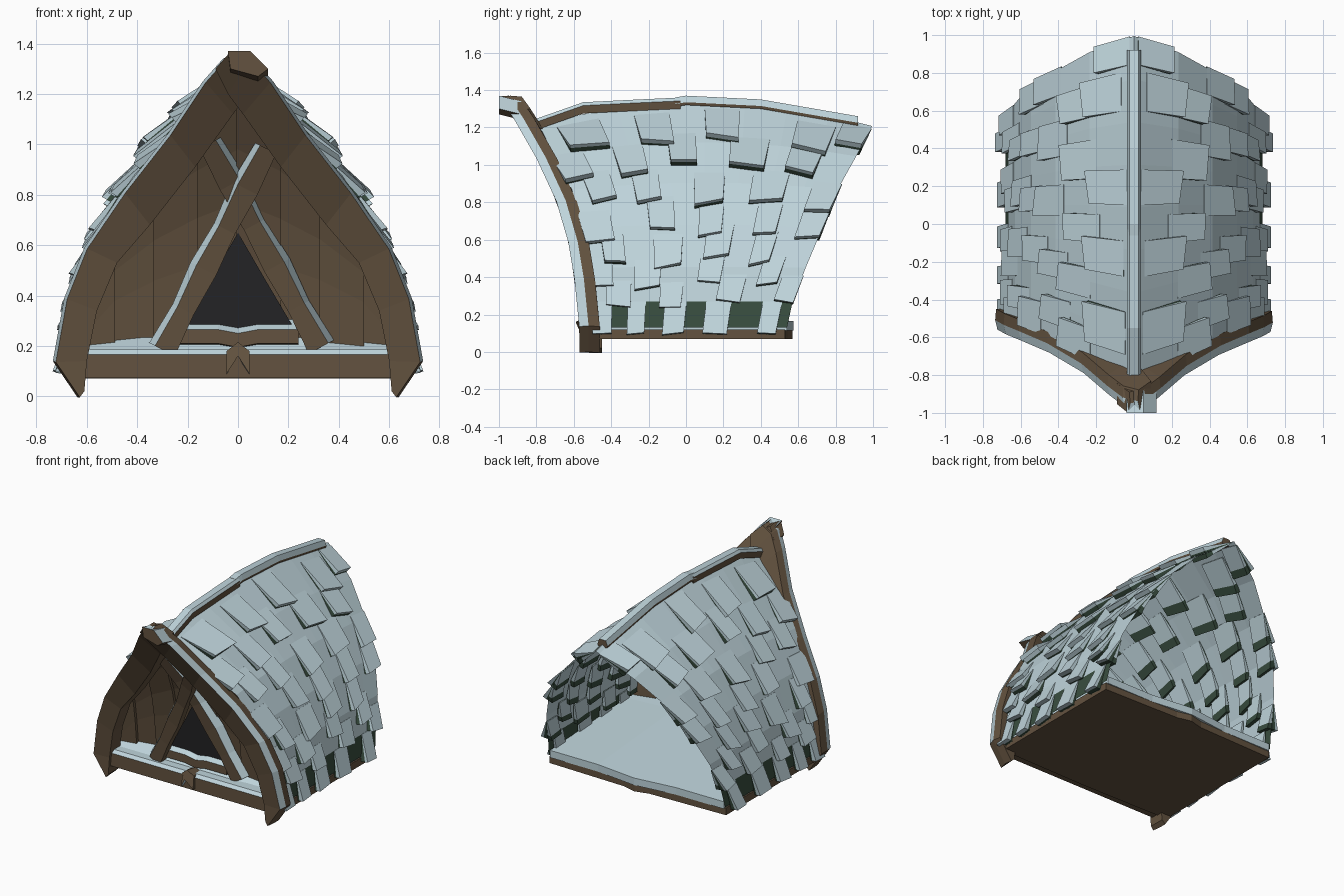
import bpy, bmesh, math, random
from mathutils import Vector

if "Cube" in bpy.data.objects:
    bpy.data.objects.remove(bpy.data.objects["Cube"])
random.seed(4)


def mat(name, c):
    m = bpy.data.materials.new(name)
    m.diffuse_color = (*c, 1)
    m.use_nodes = True
    m.node_tree.nodes["Principled BSDF"].inputs["Base Color"].default_value = m.diffuse_color
    return m


SNOW = mat("snow_blue", (0.52, 0.66, 0.71))
WOOD = mat("brown_timber", (0.125, 0.085, 0.05))
GREEN = mat("dark_green_tile", (0.04, 0.075, 0.05))
BLACK = mat("black_opening", (0.02, 0.02, 0.022))


def finish(name, bm, mats, rule=None, fix=True):
    if fix:
        bmesh.ops.recalc_face_normals(bm, faces=bm.faces)
    bm.normal_update()
    bm.faces.index_update()
    for f in bm.faces:
        if rule:
            f.material_index = rule(f)
    me = bpy.data.meshes.new(name)
    bm.to_mesh(me)
    bm.free()
    for m in mats:
        me.materials.append(m)
    ob = bpy.data.objects.new(name, me)
    bpy.context.collection.objects.link(ob)
    return ob


def snow_top(f):
    return 1 if f.normal.z > 0.2 else 0


def loft(bm, rings):
    """Closed tube through equal-length rings of points."""
    vs = [[bm.verts.new(p) for p in r] for r in rings]
    n = len(vs[0])
    for a, b in zip(vs, vs[1:]):
        for i in range(n):
            j = (i + 1) % n
            bm.faces.new((a[i], a[j], b[j], b[i]))
    bm.faces.new(vs[0][::-1])
    bm.faces.new(vs[-1])


def interp(table, t):
    for (a, p), (b, q) in zip(table, table[1:]):
        if t <= b:
            break
    k = (t - a) / (b - a)
    return p + (q - p) * k


# half section of the roof: x, z, front y, back y
SEC = [(.68, .13, -.49, .54), (.665, .27, -.49, .57), (.63, .455, -.50, .64), (.545, .68, -.54, .73),
       (.415, .905, -.61, .81), (.235, 1.12, -.71, .91), (0, 1.335, -.82, .995)]
BOW = .095
FRONT = [(0, -.5), (.13, -.5), (.43, -.53), (.65, -.57), (.86, -.64), (1.08, -.75), (1.25, -.85), (1.37, -.93)]


def front_y(z):
    return interp(FRONT, z)


def surf(u, v):
    i = min(max(int(math.floor(u)), 0), 5)
    x, z, f, b = (p + (q - p) * (u - i) for p, q in zip(SEC[i], SEC[i + 1]))
    z *= 1 - BOW * (u / 6) ** 2 * (2 * v - 1) ** 2
    return Vector((x, f + (b - f) * v, z))


def surf_off(u, v, d):
    p = surf(u, v)
    n = (surf(u, v + .01) - p).cross(surf(u + .01, v) - p).normalized()
    if n.x < 0:
        n = -n
    return p + n * d


def mir(p, s):
    return Vector((p[0] * s, p[1], p[2]))


# roof shell, green along the eaves
bm = bmesh.new()
NV = 8
for s in (1, -1):
    g = [[bm.verts.new(mir(surf(i, j / NV), s)) for j in range(NV + 1)] for i in range(7)]
    for i in range(6):
        for j in range(NV):
            q = (g[i][j], g[i][j + 1], g[i + 1][j + 1], g[i + 1][j])
            bm.faces.new(q if s > 0 else q[::-1])
finish("roof_shell", bm, [SNOW, GREEN], lambda f: 1 if f.calc_center_median().z < .27 else 0, False)

# raised shingles: snow slab over a green slab, and green-tipped slabs on the inside
snow, green, inner = bmesh.new(), bmesh.new(), bmesh.new()


def shingle(ua0, ua1, ub, v0, v1):
    g = random.choice((.012, .014, .03))
    for s in (1, -1):
        for b, lo, hi, top in ((snow, g, .034 + g * .6, .002), (green, .001, g, -.001), (inner, -.035, -.003, -.003)):
            rings = []
            for k in (0, .25, 1) if b is inner else (0, 1):
                l, h = lo + (top - .004 - lo) * k, hi + (top - hi) * k
                a, c = ua0 + (ub - ua0) * k, ua1 + (ub - ua1) * k
                rings.append([mir(surf_off(*q), s) for q in ((a, v0, l), (c, v1, l), (c, v1, h), (a, v0, h))])
            loft(b, rings)


for r, u0 in enumerate([-.25, .85, 1.5, 2.1, 2.75, 3.5, 4.3, 5.05]):
    v = -.01 + .07 * (r % 2)
    while v < .92:
        v1 = min(v + random.uniform(.09, .13), 1.005)
        ua = u0 + random.uniform(-.15, .15) * (r > 0)
        skew = random.uniform(-.07, .07)
        shingle(ua + skew, ua - skew, min(ua + (1.25 if r == 0 else .8), 5.9), v, v1)
        v = v1 + random.uniform(.07, .18)
shingle(5.2, 5.2, 5.9, .92, 1.003)
finish("shingles_snow", snow, [SNOW])
finish("shingles_underside", green, [GREEN])
finish("shingles_inside", inner, [SNOW, GREEN], lambda f: 1 if f.index % 10 in (0, 1, 2, 3, 8) else 0)

# ridge beam in two lengths, snow on top
for nm, path, h, c in (("ridge_beam_front", [(-.82, 1.24), (-.55, 1.335), (-.25, 1.35), (-.03, 1.36)], .06, .018),
                       ("ridge_beam_back", [(-.06, 1.36), (0, 1.37), (.4, 1.35), (.92, 1.26)], .05, .035)):
    bm = bmesh.new()
    loft(bm, [[(-.035, y, z - h), (.035, y, z - h), (.038, y, z - c), (.025, y, z), (-.025, y, z), (-.038, y, z - c)]
              for y, z in path])
    finish(nm, bm, [WOOD, SNOW], snow_top)

# barge boards framing the front: snow on the front half of the outer edge, timber behind
OUT = [(-.02, 1.37), (.06, 1.34), (.14, 1.25), (.28, 1.04), (.46, .81), (.61, .59), (.69, .39), (.735, .14), (.64, .0)]
INN = [(-.09, 1.30), (-.04, 1.2), (.02, 1.12), (.17, .91), (.35, .68), (.48, .53), (.56, .34), (.60, .14), (.61, .02)]
for s, nm in ((1, "right"), (-1, "left")):
    bm = bmesh.new()
    d = .0 if s > 0 else .012
    rings = []
    for (a, b), (p, q) in zip(OUT, INN):
        yi, yo = front_y(q) + d, front_y(b) + d
        rings.append([(s * p, yi - .07, q), (s * (a - .012), yo - .07, b - .004), (s * a, yo - .02, b),
                      (s * (a - .005), yo + .04, b - .005), (s * p, yi + .04, q)])
    loft(bm, rings)
    finish(nm + "_barge_board", bm, [WOOD, SNOW], lambda f: 1 if f.index % 5 == 1 and f.index < 35 else 0)

# little capping block where the boards cross
bm = bmesh.new()
loft(bm, [[(-.03, y, 1.30 - k), (.08, y, 1.27 - k), (.12, y, 1.30 - k), (.05, y, 1.37 - k), (-.04, y, 1.37 - k)]
          for y, k in ((-1.0, 0), (-.88, .03))])
finish("apex_block", bm, [WOOD, SNOW], snow_top)

# gable planks, leaning with the roof front
TOPZ = sorted((x, z * (1 - BOW * (i / 6) ** 2)) for i, (x, z, _, _) in enumerate(SEC))
bm = bmesh.new()
N = 8
for i in range(N):
    a, b = -.66 + 1.32 * i / N - .006, -.66 + 1.32 * (i + 1) / N + .006
    ta, tb = interp(TOPZ, abs(a)) - .01, interp(TOPZ, abs(b)) - .01
    d = .09 + .02 * (i % 2)
    rings = []
    for k in range(6):
        za, zb = (.14 + (t - .14) * k / 5 for t in (ta, tb))
        ya, yb = front_y(za) + d, front_y(zb) + d
        rings.append([(a, ya, za), (b, yb, zb), (b, yb + .035, zb), (a, ya + .035, za)])
    loft(bm, rings)
finish("gable_planks", bm, [WOOD])

# dark triangular doorway plate
bm = bmesh.new()
tri = [(-.24, .24), (.24, .24), (.11, .46), (0, .65), (-.11, .46)]
loft(bm, [[(x, front_y(z) + d, z) for x, z in tri] for d in (.078, .086)])
finish("doorway", bm, [BLACK])

# crossed timbers over the doorway, snow on the bevelled upper edge
for nm, p, q, d, s in (("cross_timber_a", (-.29, .18), (.12, .98), .0, 1), ("cross_timber_b", (.32, .19), (-.12, 1.0), .035, -1)):
    bm = bmesh.new()
    A, B = Vector(p), Vector(q)
    t = (B - A).normalized()
    n = Vector((-t.y, t.x)) * .04 * s
    rings = []
    for k in range(6):
        c = A.lerp(B, k / 5)
        w = n * (1 + .1 * (-1) ** k)
        y = front_y(c.y) + d
        rings.append([((c + w).x, y, (c + w).y), ((c - w).x, y, (c - w).y),
                      ((c - w).x, y + .055, (c - w).y), ((c + w * 1.6).x, y + .055, (c + w * 1.6).y)])
    loft(bm, rings)
    finish(nm, bm, [WOOD, SNOW], lambda f: 1 if f.index % 4 == 3 and f.index < 20 else 0)

# base slab
plan = [(-.68, -.49), (0, -.5), (.68, -.49), (.68, .53), (.1, .545), (0, .57), (-.1, .545), (-.68, .53)]
bm = bmesh.new()
loft(bm, [[(x, y, z) for x, y in plan] for z in (.07, .12)])
finish("base_slab", bm, [WOOD])

# snowy floor, highest just behind the front wall
bm = bmesh.new()
prof = [(-.48, .115, 0), (-.48, .17, 0), (-.38, .21, .04), (-.3, .21, .02), (.54, .165, 0), (.54, .115, 0)]
loft(bm, [[(x, y + (.035 if x == 0 and y > .5 else 0), z + h * (abs(x) < .4)) for y, z, h in prof]
          for x in (-.67, -.3, 0, .3, .67)])
finish("snow_floor", bm, [SNOW])

# front beam with a central peg, and the door sill
bm = bmesh.new()
loft(bm, [[(x, -.54, .075), (x, -.54, .165), (x, -.52, .185), (x, -.45, .185), (x, -.45, .075)]
          for x in (-.62, -.06, .06, .62)])
loft(bm, [[(0, -.59, .16), (.045, -.56, .09), (.045, -.55, .18), (0, -.56, .215), (-.045, -.55, .18), (-.045, -.56, .09)],
          [(0, -.47, .16), (.045, -.47, .08), (.045, -.47, .18), (0, -.47, .2), (-.045, -.47, .18), (-.045, -.47, .08)]])
finish("front_beam", bm, [WOOD, SNOW], snow_top)
bm = bmesh.new()
loft(bm, [[(x, -.47, .21 + h), (x, -.47, .265 + h), (x, -.40, .31 + h), (x, -.38, .31 + h), (x, -.38, .2 + h)]
          for x, h in ((-.24, 0), (-.08, .0), (0, -.015), (.08, 0), (.24, 0))])
finish("door_sill", bm, [WOOD, SNOW], snow_top)
